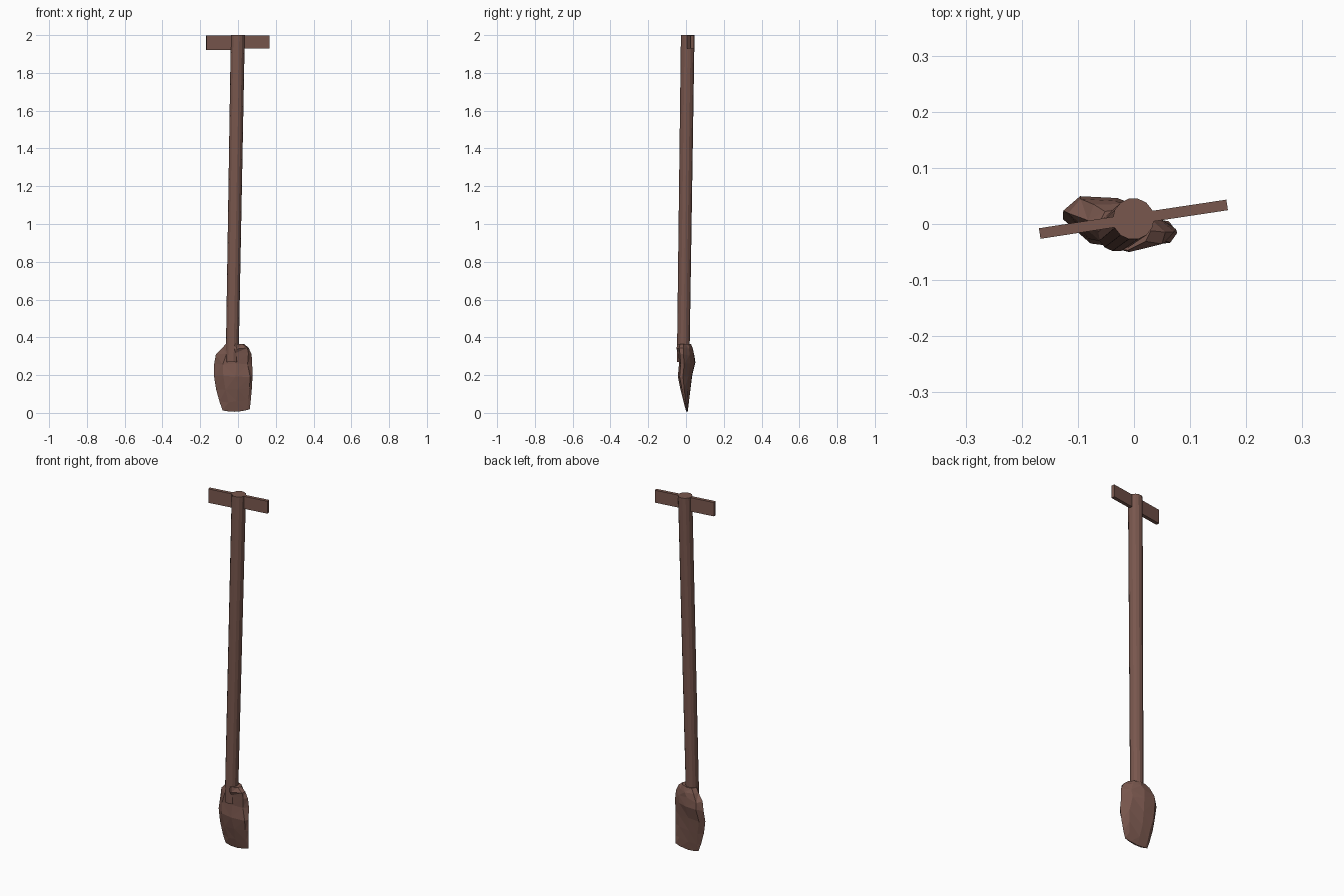
import bpy, bmesh, math, random
from mathutils import Vector

if "Cube" in bpy.data.objects:
    bpy.data.objects.remove(bpy.data.objects["Cube"])

random.seed(4)
brown = bpy.data.materials.new("brown_wood")
brown.diffuse_color = (0.19, 0.095, 0.075, 1)
brown.use_nodes = True
brown.node_tree.nodes["Principled BSDF"].inputs["Base Color"].default_value = brown.diffuse_color


def loft(name, rings, triangulate=False):
    """Skin a stack of closed rings and cap both ends."""
    bm = bmesh.new()
    rows = [[bm.verts.new(p) for p in ring] for ring in rings]
    n = len(rows[0])
    for a, b in zip(rows, rows[1:]):
        for i in range(n):
            j = (i + 1) % n
            bm.faces.new((a[i], a[j], b[j], b[i]))
    bm.faces.new(rows[0][::-1])
    bm.faces.new(rows[-1])
    if triangulate:
        bmesh.ops.triangulate(bm, faces=bm.faces[:])
    bmesh.ops.recalc_face_normals(bm, faces=bm.faces[:])
    me = bpy.data.meshes.new(name)
    bm.to_mesh(me)
    bm.free()
    me.materials.append(brown)
    ob = bpy.data.objects.new(name, me)
    bpy.context.collection.objects.link(ob)
    return ob


# Leaning shaft, cut level at the top
def circle(cx, cy, z, r, n=14):
    return [(cx + r * math.cos(math.tau * i / n),
             cy + r * math.sin(math.tau * i / n), z) for i in range(n)]


loft("shaft", [circle(-0.031, -0.015, 0.27, 0.034),
               circle(-0.001, 0.009, 2.0, 0.037)])


# Crossbar: two flat grips, the left one slightly deeper
def grip(name, x0, y0, x1, y1, low):
    d = Vector((x1 - x0, y1 - y0, 0)).normalized()
    side = Vector((-d.y, d.x, 0)) * 0.0095
    a, b = Vector((x0, y0, 0)), Vector((x1, y1, 0))
    foot = [a - side, b - side, b + side, a + side]
    loft(name, [[p + Vector((0, 0, z)) for p in foot] for z in (low, 1.998)])


grip("left_grip", -0.168, -0.017, 0.0, 0.009, 1.92)
grip("right_grip", 0.0, 0.009, 0.166, 0.034, 1.928)

# Chipped blade: each section is z, left, right, front y, back y, edge slant
sections = [(0.012, -0.082, 0.062, 0.001, 0.009, 0.0),
            (0.060, -0.098, 0.067, -0.014, 0.015, 0.003),
            (0.125, -0.116, 0.073, -0.030, 0.022, 0.010),
            (0.195, -0.127, 0.077, -0.043, 0.030, 0.018),
            (0.260, -0.126, 0.075, -0.037, 0.045, 0.026),
            (0.310, -0.117, 0.072, -0.041, 0.040, 0.026),
            (0.345, -0.082, 0.056, -0.050, 0.035, 0.012),
            (0.366, -0.064, 0.030, -0.047, 0.026, 0.0)]
# Outline across the blade: fraction of width, fraction of depth
outline = [(0.0, 0.60), (0.26, 0.06), (0.56, 0.0), (0.90, 0.22),
           (1.0, 0.48), (0.80, 0.82), (0.45, 1.0), (0.13, 0.95)]
rings = []
for k, (z, l, r, f, b, s) in enumerate(sections):
    ring = []
    for u, v in outline:
        x = l + u * (r - l)
        y = f + v * (b - f) + s * (0.5 - u) * 0.9
        inner = 0.05 < u < 0.95 and 0 < k < 7
        j = 0.008 if inner else 0.0
        y = max(f, min(b + 0.006, y))
        ring.append((x + random.uniform(-j, j), y,
                     z + random.uniform(-j, j)))
    rings.append(ring)
# Slightly bowed cutting edge
rings[0] = [(x, y, z + 0.010 * ((x + 0.02) / 0.07) ** 2 - 0.006) for x, y, z in rings[0]]
loft("blade", rings, triangulate=True)
